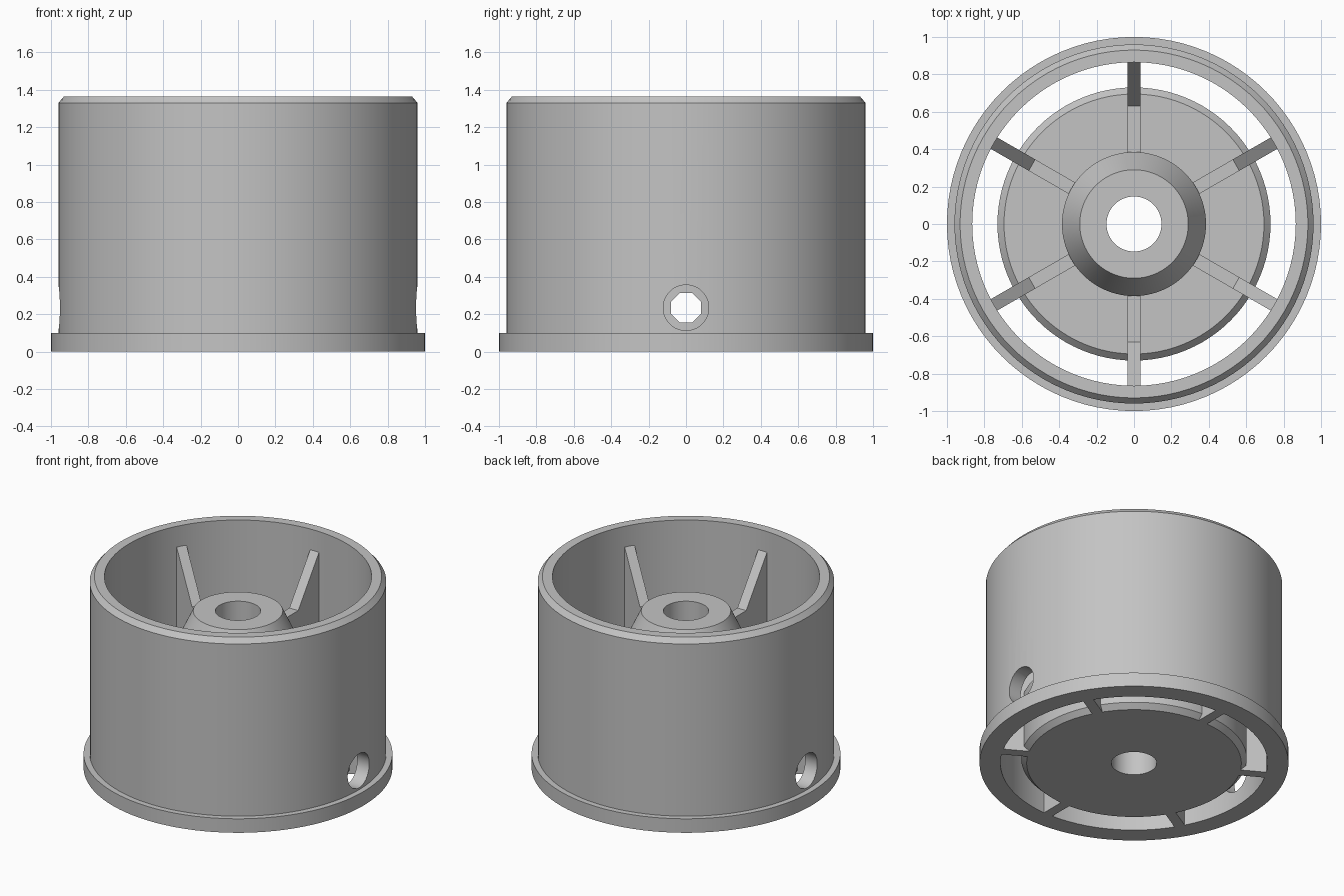
import bpy, bmesh
from math import radians, sin, cos, tau, pi
from mathutils import Matrix

if "Cube" in bpy.data.objects:
    bpy.data.objects.remove(bpy.data.objects["Cube"])

grey = bpy.data.materials.new("plain grey")
grey.use_nodes = True
grey.diffuse_color = (0.55, 0.55, 0.55, 1)
grey.node_tree.nodes["Principled BSDF"].inputs["Base Color"].default_value = grey.diffuse_color


def make(name, bm):
    bmesh.ops.recalc_face_normals(bm, faces=bm.faces)
    mesh = bpy.data.meshes.new(name)
    bm.to_mesh(mesh)
    bm.free()
    mesh.materials.append(grey)
    obj = bpy.data.objects.new(name, mesh)
    bpy.context.collection.objects.link(obj)
    return obj


def lathe(name, profile, steps=96):
    """Revolve a closed (radius, height) profile about z."""
    bm = bmesh.new()
    rings = [[bm.verts.new((r * cos(tau * i / steps), r * sin(tau * i / steps), z))
              for r, z in profile] for i in range(steps)]
    n = len(profile)
    for i in range(steps):
        a, b = rings[i], rings[(i + 1) % steps]
        for j in range(n):
            k = (j + 1) % n
            bm.faces.new((a[j], b[j], b[k], a[k]))
    return make(name, bm)


def cross_drill(target, radius, sides, height):
    """Cut a straight hole along x through the target."""
    bm = bmesh.new()
    place = (Matrix.Translation((0, 0, height)) @ Matrix.Rotation(pi / 2, 4, 'Y')
             @ Matrix.Rotation(pi / sides, 4, 'Z'))
    bmesh.ops.create_cone(bm, cap_ends=True, segments=sides, radius1=radius,
                          radius2=radius, depth=3, matrix=place)
    cutter = make("drill_cutter", bm)
    cutter.hide_render = True
    mod = target.modifiers.new("drill", 'BOOLEAN')
    mod.operation = 'DIFFERENCE'
    mod.solver = 'EXACT'
    mod.object = cutter
    bpy.context.view_layer.update()
    graph = bpy.context.evaluated_depsgraph_get()
    drilled = bpy.data.meshes.new_from_object(target.evaluated_get(graph))
    target.modifiers.clear()
    target.data = drilled
    bpy.data.objects.remove(cutter)


# Outer wall with bottom flange and chamfered rim
wall = lathe("outer_wall", [(0.865, 0), (1, 0), (1, 0.1), (0.96, 0.1),
                            (0.96, 1.33), (0.93, 1.365), (0.865, 1.365)])
cross_drill(wall, 0.122, 32, 0.235)

# Chamfered drum, central boss and bore
hub = lathe("hub_drum", [(0.147, 0), (0.695, 0), (0.73, 0.035), (0.73, 0.435),
                         (0.695, 0.47), (0.385, 0.47), (0.385, 0.92),
                         (0.29, 1.12), (0.147, 1.12)])
cross_drill(hub, 0.086, 8, 0.235)

# Six radial ribs joining the hub to the wall
rib_outline = [(0.6, 0), (0.88, 0), (0.88, 0.47), (0.867, 1.22),
               (0.63, 0.89), (0.37, 0.89), (0.37, 0.44), (0.6, 0.44)]
for i in range(6):
    bm = bmesh.new()
    face = bm.faces.new([bm.verts.new((r, -0.035, z)) for r, z in rib_outline])
    side = bmesh.ops.extrude_face_region(bm, geom=[face])
    moved = [v for v in side["geom"] if isinstance(v, bmesh.types.BMVert)]
    bmesh.ops.translate(bm, verts=moved, vec=(0, 0.07, 0))
    bm.transform(Matrix.Rotation(radians(30 + 60 * i), 4, 'Z'))
    make(f"rib_{i + 1}", bm)

# Smooth round surfaces, crisp edges
for obj in (wall, hub):
    bpy.ops.object.select_all(action='DESELECT')
    obj.select_set(True)
    bpy.context.view_layer.objects.active = obj
    bpy.ops.object.shade_smooth_by_angle(angle=radians(25))
